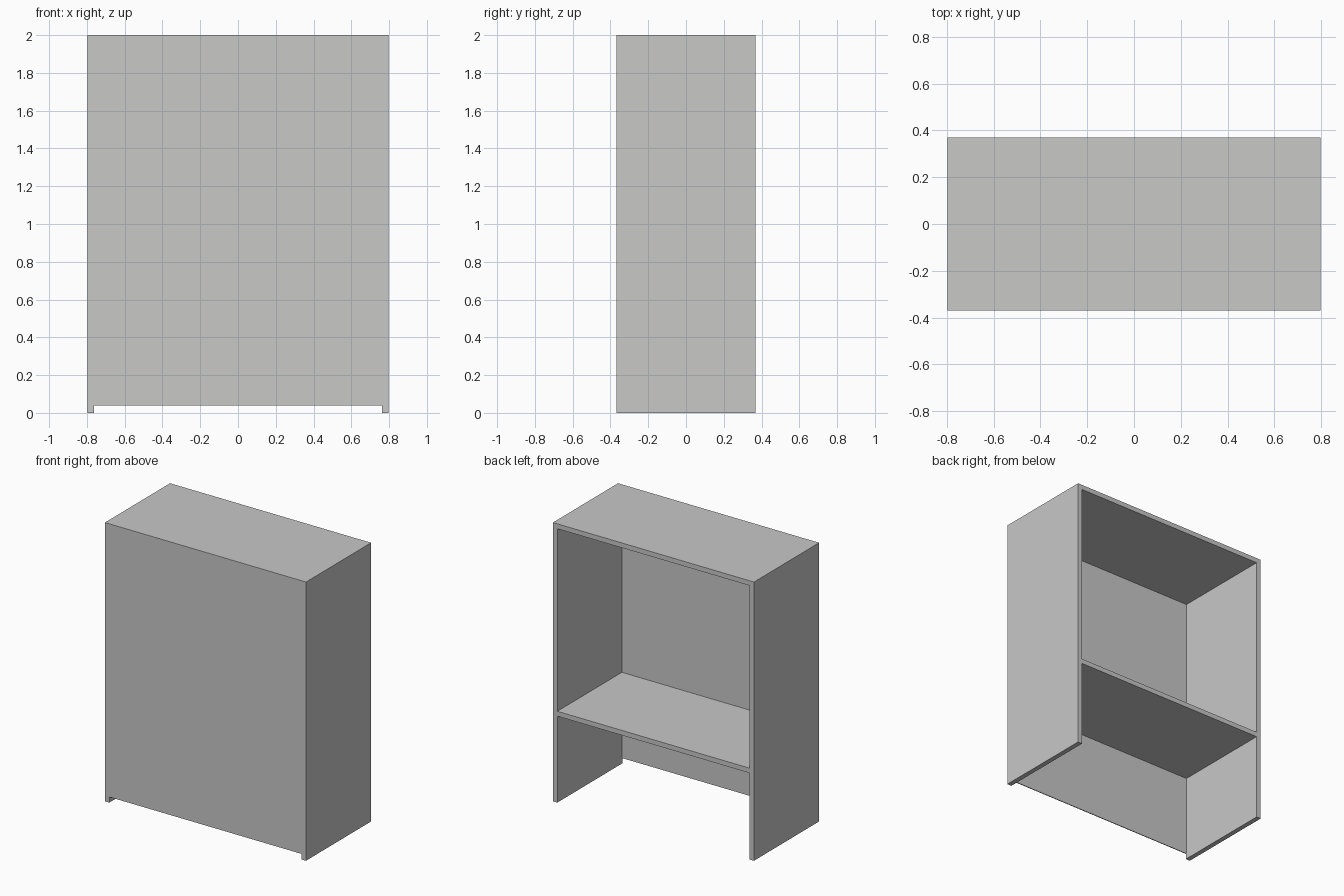
import bpy
import bmesh

if "Cube" in bpy.data.objects:
    bpy.data.objects.remove(bpy.data.objects["Cube"])

HX, HY, H = 0.798, 0.369, 2.0   # half width, half depth, height
T = 0.035                       # board thickness
P = 0.006                       # thin front panel thickness
SHELF_TOP = 0.655
GAP = 0.04                      # gap below the front panel

grey = bpy.data.materials.new("plain_grey")
grey.diffuse_color = (0.58, 0.58, 0.575, 1.0)
grey.use_nodes = True
grey.node_tree.nodes["Principled BSDF"].inputs["Base Color"].default_value = grey.diffuse_color


def board(name, x0, x1, y0, y1, z0, z1):
    """Flat-faced box between two corners."""
    bm = bmesh.new()
    bmesh.ops.create_cube(bm, size=1.0)
    for v in bm.verts:
        v.co.x = x1 if v.co.x > 0 else x0
        v.co.y = y1 if v.co.y > 0 else y0
        v.co.z = z1 if v.co.z > 0 else z0
    mesh = bpy.data.meshes.new(name)
    bm.to_mesh(mesh)
    bm.free()
    mesh.materials.append(grey)
    obj = bpy.data.objects.new(name, mesh)
    bpy.context.collection.objects.link(obj)
    return obj


# Full-depth side boards
board("side_left", -HX, -HX + T, -HY, HY, 0, H - T)
board("side_right", HX - T, HX, -HY, HY, 0, H - T)

# Top board over both sides
board("top_board", -HX, HX, -HY, HY, H - T, H)

# Thin closed front panel, raised off the floor
board("front_panel", -HX + T, HX - T, -HY, -HY + P, GAP, H - T)

# Inner shelf, open towards the back
board("shelf", -HX + T, HX - T, -HY + P, HY, SHELF_TOP - T, SHELF_TOP)
